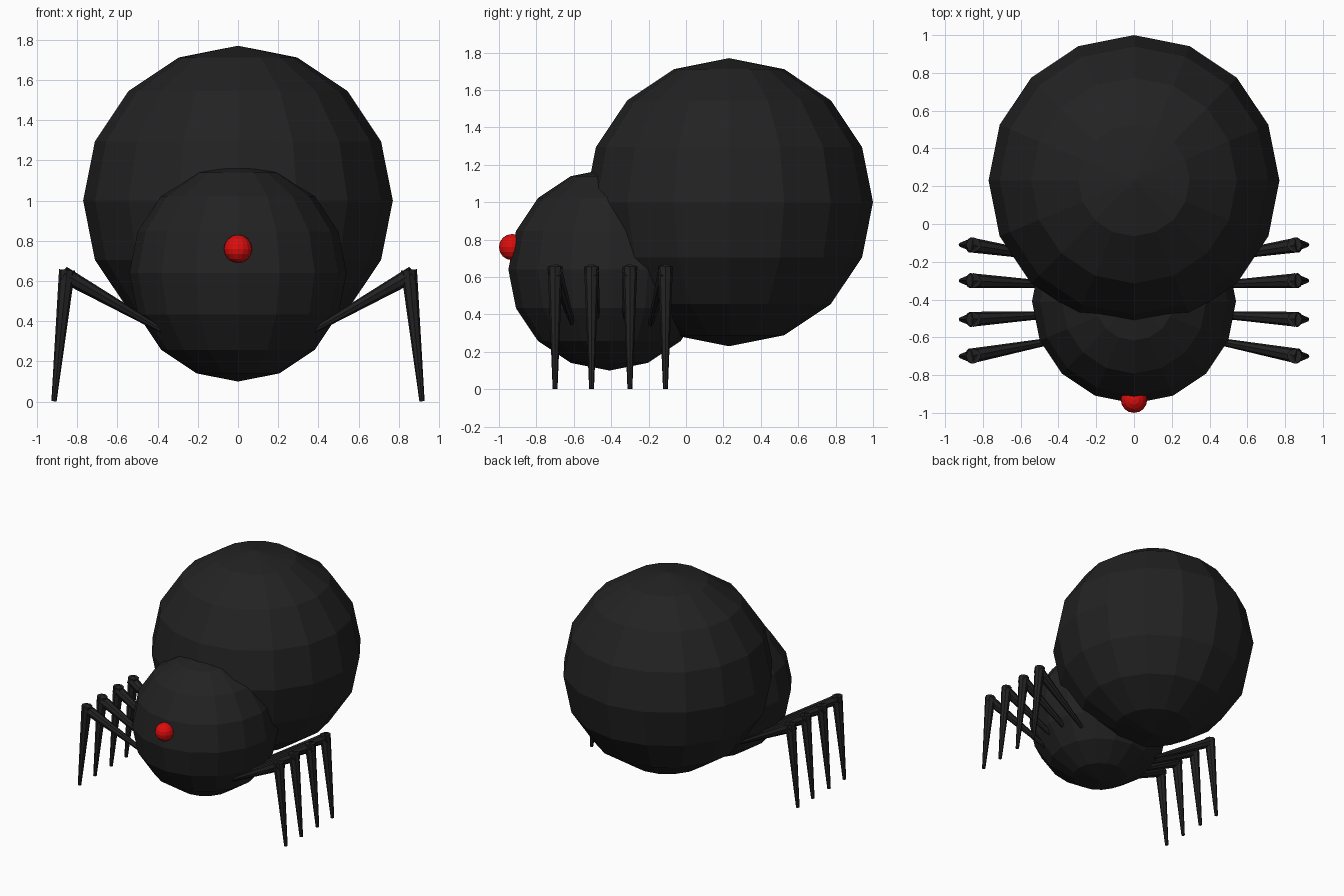
import bpy
from mathutils import Vector

if "Cube" in bpy.data.objects:
    bpy.data.objects.remove(bpy.data.objects["Cube"])


def material(name, rgb):
    m = bpy.data.materials.new(name)
    m.diffuse_color = (*rgb, 1)
    m.use_nodes = True
    m.node_tree.nodes["Principled BSDF"].inputs["Base Color"].default_value = m.diffuse_color
    return m


black = material("charcoal_black", (0.016, 0.016, 0.016))
red = material("eye_red", (0.72, 0.004, 0.004))


def ball(name, centre, radius, mat):
    bpy.ops.mesh.primitive_uv_sphere_add(segments=16, ring_count=8,
                                         radius=radius, location=centre)
    ob = bpy.context.object
    ob.name = name
    ob.data.materials.append(mat)


def taper(name, start, end, r_start, r_end):
    """Eight-sided tapered rod from start to end."""
    a, b = Vector(start), Vector(end)
    bpy.ops.mesh.primitive_cone_add(vertices=8, radius1=r_start, radius2=r_end,
                                    depth=(b - a).length, location=(a + b) / 2)
    ob = bpy.context.object
    ob.name = name
    ob.rotation_euler = (b - a).to_track_quat('Z', 'Y').to_euler()
    ob.data.materials.append(black)


# Body and single eye
ball("abdomen", (0, 0.23, 1.0), 0.77, black)
ball("head", (0, -0.41, 0.64), 0.54, black)
ball("eye", (0, -0.93, 0.76), 0.07, red)

# Four legs per side: (knee y, hip y), each a thigh and a shin
legs = [(-0.70, -0.605), (-0.505, -0.475), (-0.30, -0.325), (-0.11, -0.19)]
for label, side in (("right", 1), ("left", -1)):
    for i, (knee_y, hip_y) in enumerate(legs, 1):
        taper(f"{label}_thigh_{i}", (side * 0.87, knee_y, 0.635),
              (side * 0.36, hip_y, 0.345), 0.04, 0.014)
        taper(f"{label}_shin_{i}", (side * 0.85, knee_y, 0.655),
              (side * 0.915, knee_y, 0.002), 0.04, 0.013)
